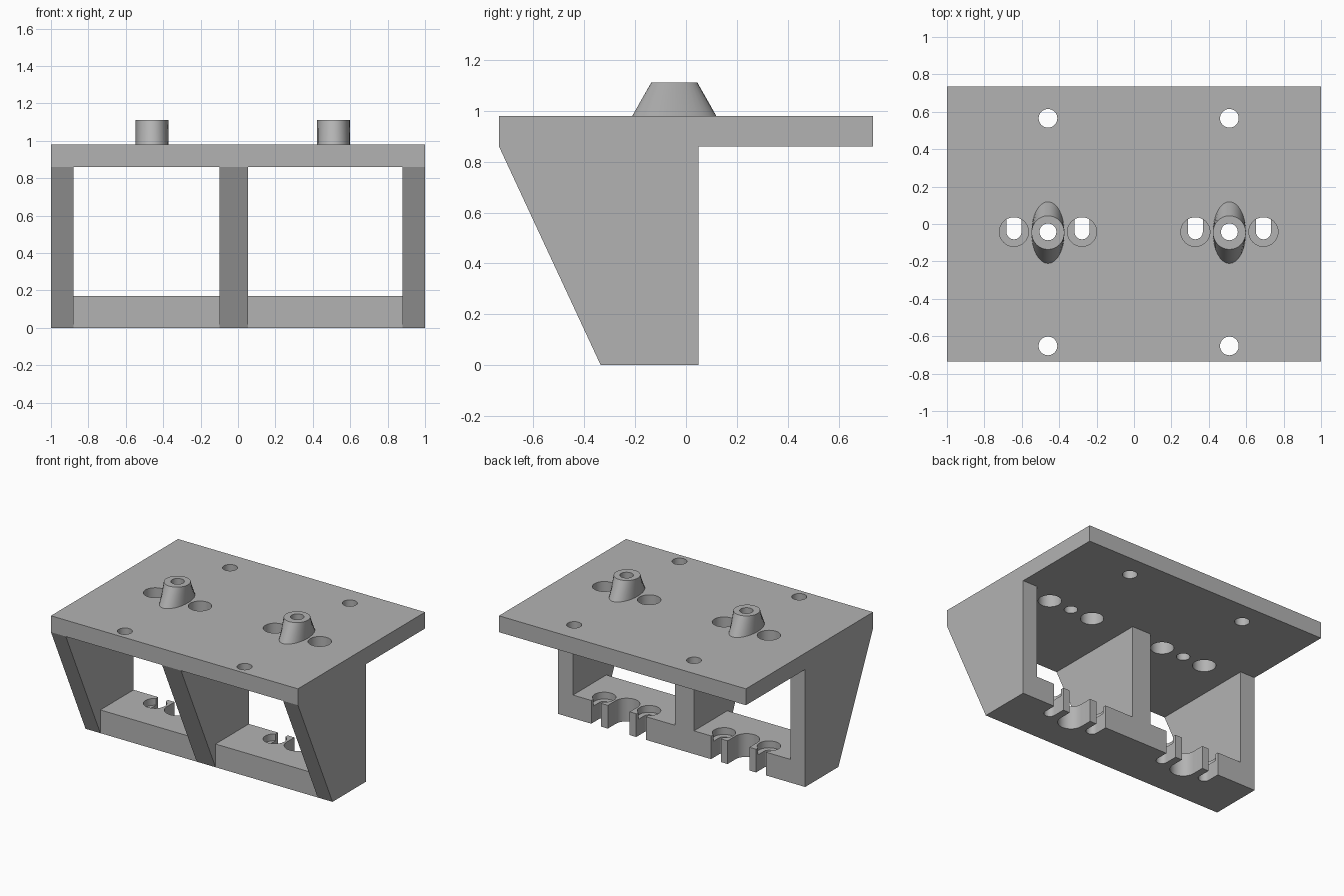
import bpy, bmesh, math
from mathutils import Vector

if "Cube" in bpy.data.objects:
    bpy.data.objects.remove(bpy.data.objects["Cube"], do_unlink=True)

grey = bpy.data.materials.new("plain grey")
grey.use_nodes = True
grey.diffuse_color = (0.45, 0.45, 0.45, 1)
grey.node_tree.nodes["Principled BSDF"].inputs["Base Color"].default_value = (0.45, 0.45, 0.45, 1)

PEG_X = (-0.46, 0.51)
PEG_Y = -0.042
SCREW_OFFSET = 0.182
BACK_Y, FOOT_Y, FRONT_Y = 0.05, -0.335, -0.735
PLATE_Z, TOP_Z, SHELF_Z = 0.86, 0.98, 0.17
SEG = 32


def finish(name, bm):
    bmesh.ops.recalc_face_normals(bm, faces=bm.faces)
    mesh = bpy.data.meshes.new(name)
    bm.to_mesh(mesh)
    bm.free()
    mesh.materials.append(grey)
    obj = bpy.data.objects.new(name, mesh)
    bpy.context.collection.objects.link(obj)
    return obj


def prism(bm, points, direction):
    """Extrude a closed outline along a direction."""
    face = bm.faces.new([bm.verts.new(p) for p in points])
    made = bmesh.ops.extrude_face_region(bm, geom=[face])["geom"]
    verts = [v for v in made if isinstance(v, bmesh.types.BMVert)]
    bmesh.ops.translate(bm, verts=verts, vec=Vector(direction))


def ring(x, y, z, rx, ry, start=0.0, sweep=math.tau, count=SEG):
    return [(x + rx * math.cos(start + sweep * i / count),
             y + ry * math.sin(start + sweep * i / count), z) for i in range(count)]


def u_slot(x, r):
    """Round-bottomed slot outline, open past the back of the shelf."""
    arc = ring(x, PEG_Y, -0.1, r, r, math.pi, math.pi, SEG // 2)
    return arc + [(x + r, PEG_Y, -0.1), (x + r, 0.2, -0.1), (x - r, 0.2, -0.1)]


def activate(obj):
    bpy.ops.object.select_all(action='DESELECT')
    obj.select_set(True)
    bpy.context.view_layer.objects.active = obj


def cut(obj, outlines, height):
    bm = bmesh.new()
    for outline in outlines:
        prism(bm, outline, (0, 0, height))
    cutter = finish("cutter", bm)
    cutter.hide_render = True
    mod = obj.modifiers.new("cut", 'BOOLEAN')
    mod.operation, mod.solver, mod.object = 'DIFFERENCE', 'EXACT', cutter
    activate(obj)
    bpy.ops.object.modifier_apply(modifier=mod.name)
    bpy.data.objects.remove(cutter, do_unlink=True)


def smooth(obj):
    activate(obj)
    bpy.ops.object.shade_smooth_by_angle(angle=math.radians(30))


def box(name, x0, x1, y0, y1, z0, z1):
    bm = bmesh.new()
    prism(bm, [(x0, y0, z0), (x1, y0, z0), (x1, y1, z0), (x0, y1, z0)], (0, 0, z1 - z0))
    return finish(name, bm)


# Top plate with mounting, screw access and peg holes
plate = box("top_plate", -1, 1, FRONT_Y, 0.735, PLATE_Z, TOP_Z)
holes = []
for px in PEG_X:
    holes += [ring(px, y, 0.8, 0.05, 0.05) for y in (-0.652, 0.565)]
    holes += [ring(px + s * SCREW_OFFSET, PEG_Y, 0.8, 0.078, 0.078) for s in (-1, 1)]
    holes.append(ring(px, PEG_Y, 0.8, 0.045, 0.045))
cut(plate, holes, 0.3)
smooth(plate)

# Three tapered upright ribs
ribs = {"right_rib": (-1, -0.88), "middle_rib": (-0.1, 0.053), "left_rib": (0.88, 1)}
for name, (x0, x1) in ribs.items():
    bm = bmesh.new()
    outline = [(x0, FRONT_Y, PLATE_Z), (x0, FOOT_Y, 0), (x0, BACK_Y, 0), (x0, BACK_Y, PLATE_Z)]
    prism(bm, outline, (x1 - x0, 0, 0))
    finish(name, bm)

# Bottom shelves with slots and screw head recesses
bays = {"right_shelf": (-0.88, -0.1), "left_shelf": (0.053, 0.88)}
for px, (name, (x0, x1)) in zip(PEG_X, bays.items()):
    shelf = box(name, x0, x1, FOOT_Y, BACK_Y, 0, SHELF_Z)
    screws = [px - SCREW_OFFSET, px + SCREW_OFFSET]
    cut(shelf, [ring(x, PEG_Y, SHELF_Z - 0.05, 0.078, 0.078) for x in screws], 0.2)
    cut(shelf, [u_slot(x, 0.04) for x in screws] + [u_slot(px, 0.088)], 0.5)
    smooth(shelf)

# Hollow pegs, oval at the base and round at the top
for px, name in zip(PEG_X, ("right_peg", "left_peg")):
    bm = bmesh.new()
    sections = [(TOP_Z, 0.088, 0.165), (1.112, 0.088, 0.09),
                (1.112, 0.045, 0.045), (TOP_Z, 0.045, 0.045)]
    rings = [[bm.verts.new(p) for p in ring(px, PEG_Y - 0.004 * (rx > 0.05), z, rx, ry)]
             for z, rx, ry in sections]
    for a, b in zip(rings, rings[1:] + rings[:1]):
        for i in range(SEG):
            j = (i + 1) % SEG
            bm.faces.new((a[i], a[j], b[j], b[i]))
    smooth(finish(name, bm))
